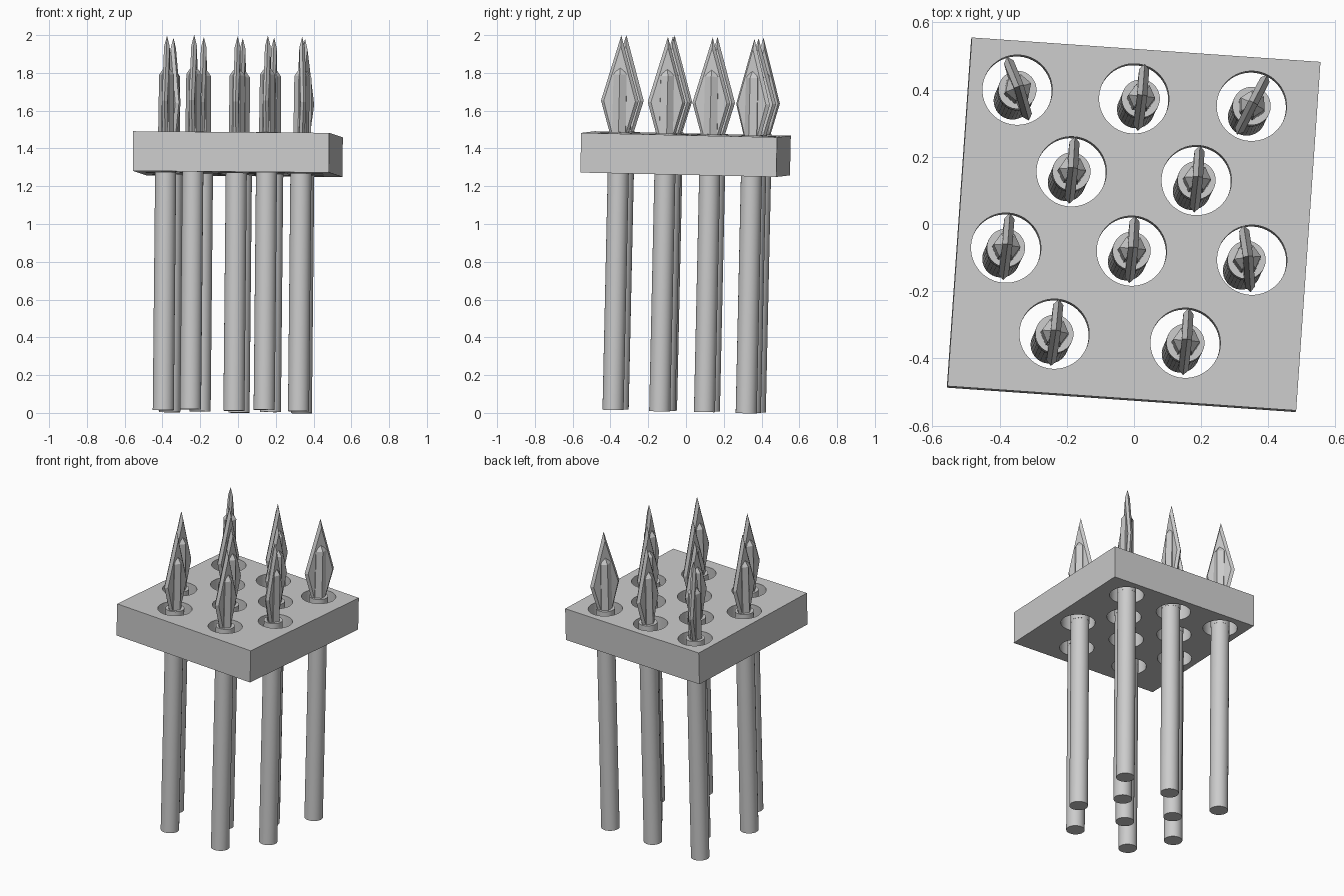
import bpy, bmesh
from math import radians, sin, cos, pi
from mathutils import Matrix, Vector

if "Cube" in bpy.data.objects:
    bpy.data.objects.remove(bpy.data.objects["Cube"])

# Single stone-grey material
grey = bpy.data.materials.new("stone_grey")
grey.use_nodes = True
grey.diffuse_color = (0.6, 0.6, 0.6, 1)
grey.node_tree.nodes["Principled BSDF"].inputs["Base Color"].default_value = (0.6, 0.6, 0.6, 1)

PLATE_TOP = 1.475
PLATE_HALF = 0.52
PLATE_THICK = 0.21
HOLE_RADIUS = 0.104
POLE_RADIUS = 0.056

# The whole trap leans slightly
UP = Vector((0.010, 0.022, 1)).normalized()
TILT = Vector((0, 0, 1)).rotation_difference(UP).to_matrix().to_4x4()

# Hole centre x, y, sideways spear offset, blade twist in degrees
SPEARS = [
    (-0.347, 0.399, 0, 19), (0, 0.373, 0.02, -6), (0.350, 0.351, 0, -27),
    (-0.186, 0.156, 0, -5), (0.186, 0.130, 0, -5),
    (-0.381, -0.071, 0, -6), (-0.007, -0.080, 0, -5), (0.351, -0.107, -0.016, 6),
    (-0.237, -0.327, 0, -7), (0.153, -0.354, 0, -5),
]


def place(x, y, angle):
    """Frame on the plate's top surface, leaning with it."""
    z = PLATE_TOP - (UP.x * x + UP.y * y) / UP.z
    return Matrix.Translation((x, y, z)) @ TILT @ Matrix.Rotation(radians(angle), 4, "Z")


def add_object(name, mesh, matrix, smooth=False):
    obj = bpy.data.objects.new(name, mesh)
    bpy.context.collection.objects.link(obj)
    obj.matrix_world = matrix
    if smooth:
        bpy.ops.object.select_all(action="DESELECT")
        obj.select_set(True)
        bpy.context.view_layer.objects.active = obj
        bpy.ops.object.shade_smooth_by_angle(angle=radians(30))
    return obj


def finish(bm, name):
    bmesh.ops.recalc_face_normals(bm, faces=bm.faces)
    mesh = bpy.data.meshes.new(name)
    bm.to_mesh(mesh)
    bm.free()
    mesh.materials.append(grey)
    return mesh


def loft(name, rings):
    """Capped solid through matching rings of points."""
    bm = bmesh.new()
    loops = [[bm.verts.new(p) for p in ring] for ring in rings]
    n = len(loops[0])
    for low, high in zip(loops, loops[1:]):
        for i in range(n):
            j = (i + 1) % n
            bm.faces.new((low[i], low[j], high[j], high[i]))
    bm.faces.new(loops[0][::-1])
    bm.faces.new(loops[-1])
    return finish(bm, name)


def circle(radius, sides, z=0, cx=0, cy=0):
    return [(cx + radius * cos(2 * pi * i / sides), cy + radius * sin(2 * pi * i / sides), z)
            for i in range(sides)]


def turned(name, profile, sides):
    return loft(name, [circle(r, sides, z) for r, z in profile])


def blade_outline(tip, wide, base, x):
    half = [(0, tip), (wide, 0.17), (base, -0.01)]
    points = half + [(-y, z) for y, z in half[:0:-1]]
    return [(x, y, z) for y, z in points]


# Perforated plate: filled outline with round holes, extruded
plate_frame = place(0, 0, -4)
outline = bpy.data.curves.new("plate_outline", "CURVE")
outline.dimensions = "2D"
outline.fill_mode = "BOTH"
outline.extrude = PLATE_THICK / 2


def add_loop(points):
    spline = outline.splines.new("POLY")
    spline.points.add(len(points) - 1)
    for point, co in zip(spline.points, points):
        point.co = (*co, 1)
    spline.use_cyclic_u = True


h = PLATE_HALF
add_loop([(-h, -h, 0), (h, -h, 0), (h, h, 0), (-h, h, 0)])
for x, y, shift, twist in SPEARS:
    local = plate_frame.inverted() @ place(x, y, 0).translation
    add_loop(circle(HOLE_RADIUS, 48, 0, local.x, local.y))

helper = bpy.data.objects.new("plate_outline", outline)
bpy.context.collection.objects.link(helper)
bpy.context.view_layer.update()
filled = helper.evaluated_get(bpy.context.evaluated_depsgraph_get())
bm = bmesh.new()
bm.from_mesh(filled.to_mesh())
filled.to_mesh_clear()
bpy.data.objects.remove(helper)
bmesh.ops.remove_doubles(bm, verts=bm.verts, dist=0.0001)
bmesh.ops.translate(bm, verts=bm.verts, vec=(0, 0, -PLATE_THICK / 2))
add_object("plate", finish(bm, "plate"), plate_frame, smooth=True)

# Shared spear meshes, measured from the plate's top surface
pole = turned("pole", [(POLE_RADIUS, -1.466), (POLE_RADIUS, -0.2)], 32)
collar = turned("collar", [(POLE_RADIUS + 0.001, -0.2), (POLE_RADIUS + 0.001, 0.005)], 32)
core = turned("spearhead_core", [(0.042, 0), (0.04, 0.31), (0.015, 0.345)], 6)
blade = loft("blade", [
    blade_outline(0.46, 0.084, 0.034, -0.015),
    blade_outline(0.517, 0.1, 0.047, 0),
    blade_outline(0.46, 0.084, 0.034, 0.015),
])

# Ten spears rising through the holes
for i, (x, y, shift, twist) in enumerate(SPEARS, 1):
    frame = place(x + shift, y, twist)
    add_object(f"pole_{i}", pole, frame, smooth=True)
    add_object(f"collar_{i}", collar, frame, smooth=True)
    add_object(f"spearhead_core_{i}", core, frame)
    add_object(f"blade_{i}", blade, frame)
